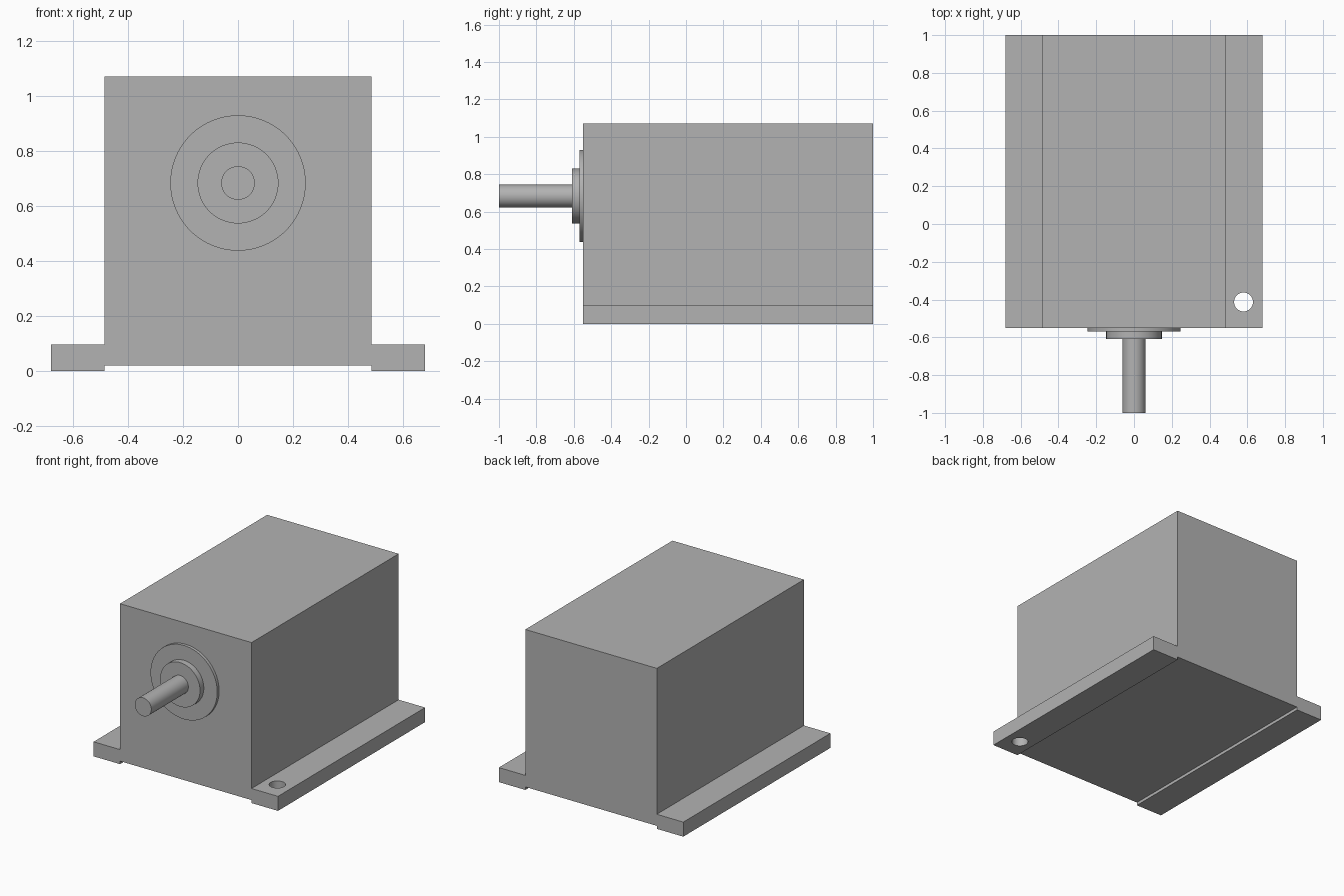
import bpy, bmesh
from math import radians
from mathutils import Matrix, Vector

if "Cube" in bpy.data.objects:
    bpy.data.objects.remove(bpy.data.objects["Cube"], do_unlink=True)

GREY = (0.45, 0.45, 0.45, 1)
grey = bpy.data.materials.new("plain grey")
grey.use_nodes = True
grey.diffuse_color = GREY
grey.node_tree.nodes["Principled BSDF"].inputs["Base Color"].default_value = GREY

FRONT, BACK = -0.55, 1.0
AXIS_Z = 0.683


def finish(name, bm):
    bmesh.ops.recalc_face_normals(bm, faces=bm.faces)
    mesh = bpy.data.meshes.new(name)
    bm.to_mesh(mesh)
    bm.free()
    mesh.materials.append(grey)
    obj = bpy.data.objects.new(name, mesh)
    bpy.context.collection.objects.link(obj)
    return obj


def cylinder(name, radius, start, end, axis):
    """Closed cylinder between two points along the given axis."""
    start, end = Vector(start), Vector(end)
    turn = Matrix.Rotation(radians(90), 4, 'X') if axis == 'Y' else Matrix()
    bm = bmesh.new()
    bmesh.ops.create_cone(bm, cap_ends=True, segments=64, radius1=radius,
                          radius2=radius, depth=(end - start).length,
                          matrix=Matrix.Translation((start + end) / 2) @ turn)
    return finish(name, bm)


def activate(obj):
    bpy.ops.object.select_all(action='DESELECT')
    obj.select_set(True)
    bpy.context.view_layer.objects.active = obj


# Housing with side mounting feet: half profile mirrored, then extruded
half = [(0.485, 0.02), (0.485, 0), (0.68, 0), (0.68, 0.097),
        (0.485, 0.097), (0.485, 1.07)]
profile = half + [(-x, z) for x, z in reversed(half)]
bm = bmesh.new()
face = bm.faces.new([bm.verts.new((x, FRONT, z)) for x, z in profile])
extruded = bmesh.ops.extrude_face_region(bm, geom=[face], use_keep_orig=True)
bmesh.ops.translate(bm, vec=(0, BACK - FRONT, 0),
                    verts=[v for v in extruded["geom"] if isinstance(v, bmesh.types.BMVert)])
housing = finish("housing", bm)

# Single bolt hole in the left foot
cutter = cylinder("hole_cutter", 0.05, (0.58, -0.413, -0.1), (0.58, -0.413, 0.2), 'Z')
cutter.hide_render = True
hole = housing.modifiers.new("bolt hole", 'BOOLEAN')
hole.operation = 'DIFFERENCE'
hole.solver = 'EXACT'
hole.object = cutter
activate(housing)
bpy.ops.object.modifier_apply(modifier=hole.name)
bpy.data.objects.remove(cutter, do_unlink=True)

# Stepped boss and output shaft
parts = [housing]
for name, radius, back, front in (("flange_disc", 0.246, FRONT, -0.57),
                                  ("bearing_collar", 0.147, -0.57, -0.61),
                                  ("shaft", 0.061, -0.61, -1.0)):
    parts.append(cylinder(name, radius, (0, back, AXIS_Z), (0, front, AXIS_Z), 'Y'))

# Smooth the round walls, keep the edges sharp
for part in parts:
    activate(part)
    bpy.ops.object.shade_smooth_by_angle(angle=radians(30))
